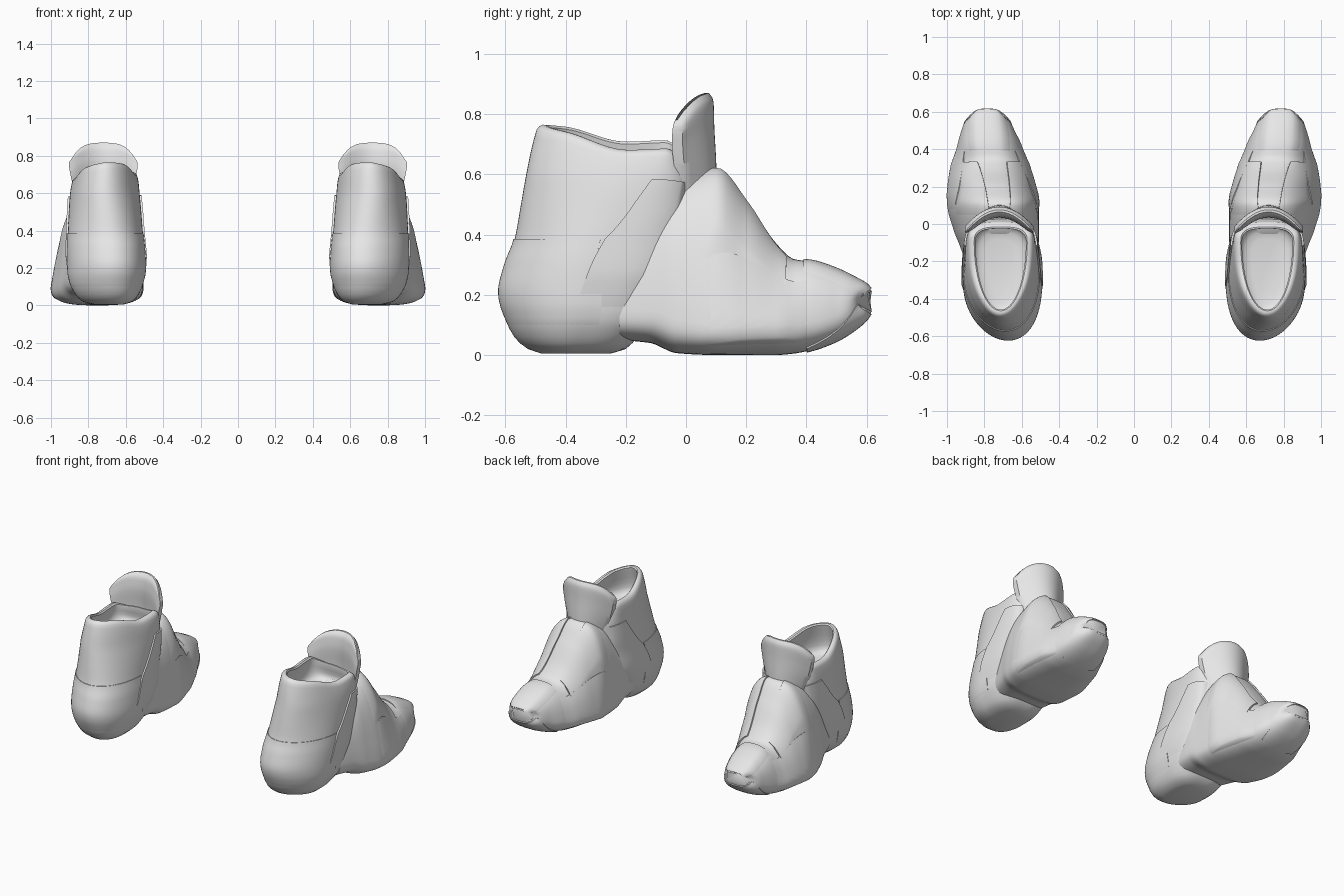
import bpy, bmesh, math
from mathutils import Vector

if "Cube" in bpy.data.objects:
    bpy.data.objects.remove(bpy.data.objects["Cube"])

grey = bpy.data.materials.new("plain grey")
grey.diffuse_color = (0.8, 0.8, 0.8, 1)
grey.use_nodes = True
grey.node_tree.nodes["Principled BSDF"].inputs["Base Color"].default_value = grey.diffuse_color


def table(rows, s):
    """Smooth monotone interpolation of table rows by their first column."""
    s = min(max(s, rows[0][0]), rows[-1][0])
    i = 0
    while i < len(rows) - 2 and s > rows[i + 1][0]:
        i += 1

    def slope(j, c):
        return (rows[j + 1][c] - rows[j][c]) / (rows[j + 1][0] - rows[j][0])

    def tangent(j, c):
        if j == 0:
            return slope(0, c)
        if j == len(rows) - 1:
            return slope(j - 1, c)
        a, b = slope(j - 1, c), slope(j, c)
        return 0 if a * b <= 0 else 2 * a * b / (a + b)

    h = rows[i + 1][0] - rows[i][0]
    t = (s - rows[i][0]) / h
    out = []
    for c in range(1, len(rows[0])):
        p, q, m, n = rows[i][c], rows[i + 1][c], tangent(i, c) * h, tangent(i + 1, c) * h
        out.append((2*t**3 - 3*t*t + 1) * p + (t**3 - 2*t*t + t) * m
                   + (3*t*t - 2*t**3) * q + (t**3 - t*t) * n)
    return out


def spow(v, e):
    return math.copysign(abs(v) ** e, v)


def clamp(v):
    return min(max(v, 0), 1)


def loft(name, rings):
    """Closed rings joined by quads, capped, mirrored to the other shoe."""
    bm = bmesh.new()
    vs = [[bm.verts.new(p) for p in r] for r in rings]
    n = len(rings[0])
    for a, b in zip(vs, vs[1:]):
        for i in range(n):
            bm.faces.new((a[i], a[(i + 1) % n], b[(i + 1) % n], b[i]))
    bm.faces.new(vs[0])
    bm.faces.new(vs[-1])
    bmesh.ops.recalc_face_normals(bm, faces=bm.faces)
    me = bpy.data.meshes.new(name)
    bm.to_mesh(me)
    bm.free()
    ob = bpy.data.objects.new(name, me)
    bpy.context.collection.objects.link(ob)
    me.materials.append(grey)
    bpy.ops.object.select_all(action='DESELECT')
    ob.select_set(True)
    bpy.context.view_layer.objects.active = ob
    bpy.ops.object.shade_smooth_by_angle(angle=math.radians(42))
    ob.modifiers.new("other shoe", 'MIRROR')
    return ob


# Heel and ankle surface: height, back y, widest y, front y, inner x, outer x
SHAFT = [(.005, -.48, -.38, -.25, .61, .77), (.02, -.525, -.37, -.20, .565, .83),
         (.06, -.57, -.36, -.16, .53, .87), (.12, -.60, -.34, -.10, .507, .90),
         (.21, -.62, -.32, -.05, .495, .91), (.30, -.60, -.30, .0, .50, .912),
         (.38, -.57, -.27, .01, .508, .91), (.50, -.548, -.21, .03, .517, .905),
         (.60, -.53, -.16, .03, .525, .90), (.70, -.508, -.12, .015, .533, .89),
         (.76, -.49, -.10, .01, .545, .88)]
COLLAR = [(-.52, .01), (-.4, .0), (-.2, -.05), (-.07, -.045), (.0, -.09)]


def shaft(z, t, inset=0):
    y0, ym, y1, xl, xr = table(SHAFT, z)
    c, s = math.cos(t), math.sin(t)
    e = .65 if s > 0 else 1.0
    x = (xl + xr) / 2 + ((xr - xl) / 2 - inset) * spow(c, e)
    x -= .03 * max(-s, 0) ** 2 * clamp((.6 - z) / .3)
    y = ym + ((y1 - ym if s > 0 else ym - y0) - inset) * spow(s, e)
    w = clamp((z - .5) / .25) ** 1.5
    return Vector((x, y, z + w * (table(COLLAR, y)[0] - .028 * max(c, 0))))


# Forefoot surface: y, bottom, widest height, top, inner x, outer x, ridge x, taper
FOOT = [(-.22, .05, .15, .36, .52, .895, .71, .1), (-.12, .04, .15, .50, .51, .93, .71, .1),
        (-.03, .006, .12, .575, .508, .965, .72, .14), (.10, .0, .10, .62, .508, .997, .72, .2),
        (.20, .0, .10, .515, .53, .99, .73, .28), (.30, .0, .10, .37, .56, .975, .75, .28),
        (.36, .005, .10, .318, .58, .96, .765, .2), (.42, .018, .11, .31, .60, .945, .775, .15),
        (.50, .048, .13, .284, .635, .925, .78, .1), (.56, .085, .15, .255, .655, .91, .785, .1),
        (.60, .12, .17, .232, .675, .89, .785, .1), (.617, .145, .178, .212, .70, .87, .785, .1)]


def foot(y, t):
    zb, zm, zt, xl, xr, tx, taper = table(FOOT, y)
    e = .64 + .12 * clamp((y - .05) / .2)
    c, s = spow(math.cos(t), e), spow(math.sin(t), e)
    k = max(s, 0)
    cx = (xl + xr) / 2
    x = cx + (tx - cx) * k + (xr - xl) / 2 * c * (1 - taper * k)
    bow = .045 * clamp((y - .45) / .16) ** 1.5 * c ** 4
    return Vector((x, y - bow, zm + s * (zt - zm if s > 0 else zm - zb)))


def panel(name, surf, a, b, h=.01, fade="", n=24, m=20):
    """Raised plate; a and b are (position, first angle, last angle).
    fade lists the edges that sink into the body: a, b, first, last."""
    def pt(s, t, off):
        p = surf(s, t)
        nrm = (surf(s, t + .03) - surf(s, t - .03)).cross(surf(s + .008, t) - surf(s - .008, t))
        nrm.normalize()
        if nrm.dot(p - surf(s, t + math.pi)) < 0:
            nrm.negate()
        return p + nrm * off
    edges = fade.split()
    rings = []
    for i in range(m + 1):
        f = i / m
        s, t0, t1 = [p + (q - p) * f for p, q in zip(a, b)]
        outer, inner = [], []
        for j in range(n + 1):
            g = j / n
            dist = {"a": f, "b": 1 - f, "first": g, "last": 1 - g}
            ramp = min([1] + [dist[k] / .3 for k in edges])
            t = math.radians(t0 + (t1 - t0) * g)
            outer.append(pt(s, t, -.004 + (h + .004) * ramp))
            inner.append(pt(s, t, -.012))
        rings.append(outer + inner[::-1])
    return loft(name, rings)


ANG = [2 * math.pi * i / 72 for i in range(72)]

# Ankle and heel with rounded collar and a shallow bowl inside
levels = [(.005, 0), (.01, 0), (.02, 0), (.04, 0)] + [(.06 + .03 * i, 0) for i in range(23)]
levels += [(.74, 0), (.752, .005), (.758, .015), (.758, .026), (.75, .035)]
levels += [(.72, .038), (.68, .038), (.64, .04), (.61, .045), (.585, .055), (.57, .075), (.56, .11)]
loft("ankle_and_heel", [[shaft(z, t, d) for t in ANG] for z, d in levels])

# Forefoot body
loft("forefoot", [[foot(-.22 + .837 * i / 64, t) for t in ANG] for i in range(65)])

# Heel counter wrapping the back
panel("heel_counter", shaft, (.06, 172, 368), (.385, 183, 357), .004, "a", 40)

# Side pieces, repeated on both flanks by reflecting the angle
for side in ("outer", "inner"):
    def ang(p):
        return p if side == "outer" else (p[0], 180 - p[1], 180 - p[2])
    panel(side + "_quarter", shaft, ang((.12, -8, 55)), ang((.60, 6, 55)), .01, "a last")
    panel(side + "_lace_flap", foot, ang((.02, 8, 86)), ang((.33, 12, 66)), .008, "a first")
    panel(side + "_mudguard", foot, ang((.04, -40, 14)), ang((.44, -40, 40)), .008, "a b first")

# Toe cap above and bumper below, leaving a narrow gap
panel("toe_cap", foot, (.39, 40, 140), (.612, 8, 172), .006, "first last", 32)
panel("toe_bumper", foot, (.40, -125, -55), (.612, -174, -6), .005, "", 32)

# Curved flaring tongue
SHAPE = [(0, .12, .105, .05), (.4, .155, .1, .055), (.7, .175, .094, .06),
         (.9, .184, .092, .052), (.97, .18, .086, .035), (1, .172, .076, .012)]
rings = []
for i in range(25):
    s = i / 24
    hw, yf, th = table(SHAPE, s)

    def tongue(u, d):
        top = .87 - .02 * u * u - .07 * u ** 4
        d = d * (1 - .4 * u ** 6)
        return (.72 + hw * u, yf - .105 * u * u - d, .5 + (top - .5) * s)
    us = [-1 + j / 10 for j in range(21)]
    rings.append([tongue(u, 0) for u in us] + [tongue(u, th) for u in reversed(us)])
loft("tongue", rings)
